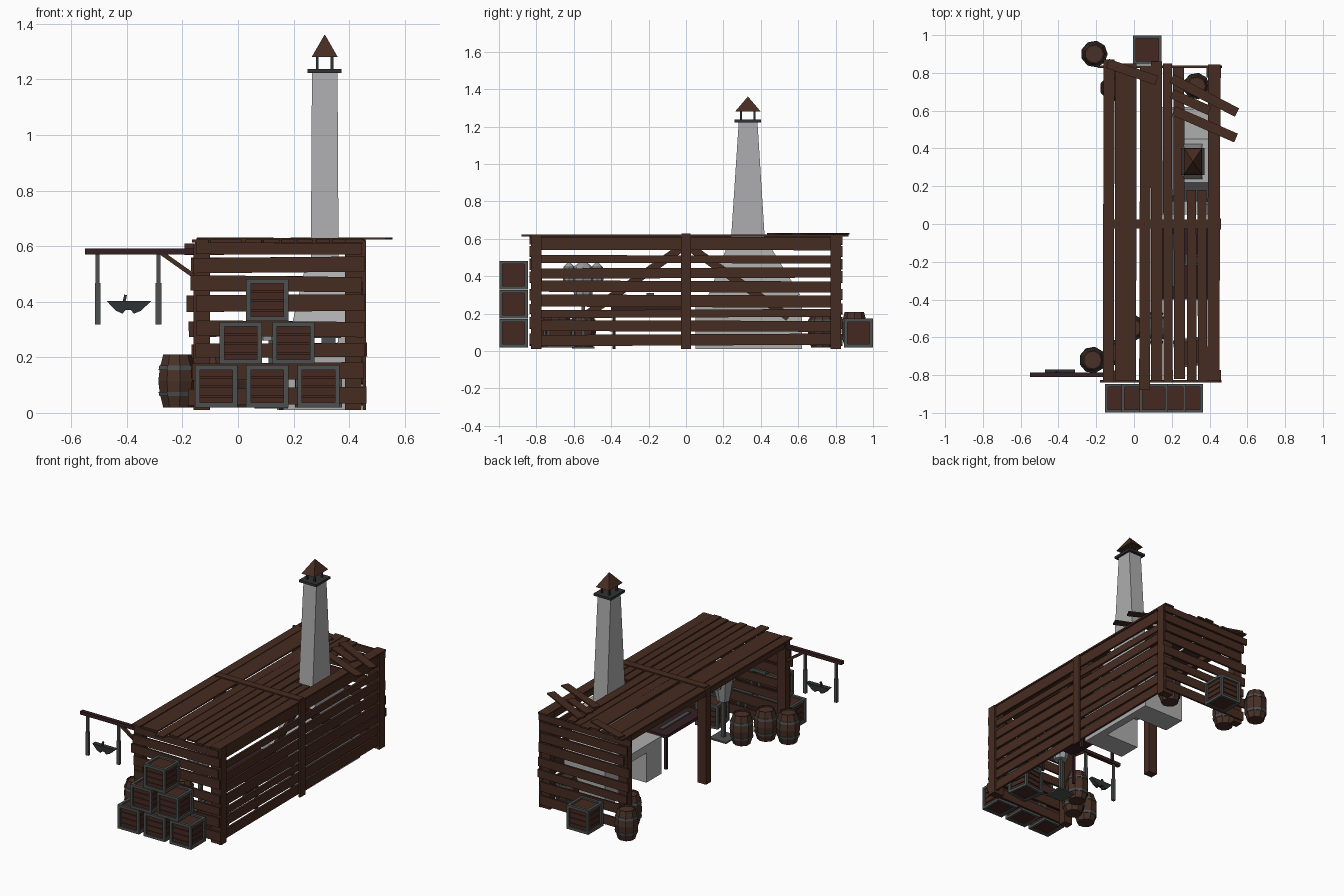
import bpy, bmesh, math, random
from mathutils import Matrix, Vector

if "Cube" in bpy.data.objects:
    bpy.data.objects.remove(bpy.data.objects["Cube"])

random.seed(4)

def mat(name, r, g, b):
    m = bpy.data.materials.new(name)
    m.diffuse_color = (r, g, b, 1)
    m.use_nodes = True
    m.node_tree.nodes["Principled BSDF"].inputs["Base Color"].default_value = m.diffuse_color
    return m

WOOD = mat("brown wood", .062, .025, .015)
CRATE = mat("crate wood", .058, .022, .015)
BARREL = mat("barrel wood", .066, .030, .020)
PURPLE = mat("dark purple wood", .036, .014, .017)
STONE = mat("light grey stone", .42, .42, .43)
IRON = mat("grey iron", .075, .080, .080)
DARK = mat("dark iron", .030, .031, .032)
STEEL = mat("pale steel", .33, .34, .35)

class Part:
    """Collects simple solids into one named object."""
    def __init__(self, name, *mats):
        self.name, self.mats, self.bm = name, mats, bmesh.new()

    def box(self, x0, x1, y0, y1, z0, z1, rot=(0, 'X'), top=None, mi=0):
        c = Vector(((x0 + x1) / 2, (y0 + y1) / 2, (z0 + z1) / 2))
        s = Matrix.Diagonal((x1 - x0, y1 - y0, z1 - z0, 1))
        vs = bmesh.ops.create_cube(self.bm, size=1)['verts']
        if top:                                   # taper: top = (x0, x1, y0, y1)
            for v in vs:
                up = v.co.z > 0
                X = (top[0], top[1]) if up else (x0, x1)
                Y = (top[2], top[3]) if up else (y0, y1)
                v.co = (X[v.co.x > 0], Y[v.co.y > 0], z1 if up else z0)
        else:
            m = Matrix.Translation(c) @ Matrix.Rotation(math.radians(rot[0]), 4, rot[1]) @ s
            bmesh.ops.transform(self.bm, matrix=m, verts=vs)
        for f in {f for v in vs for f in v.link_faces}:
            f.material_index = mi

    def bar(self, a, b, w, t, normal):
        """Plank from a to b, w wide, t thick along normal."""
        a, b, n = Vector(a), Vector(b), Vector(normal)
        d = b - a
        side = n.cross(d).normalized()
        m = Matrix((d, side * w, n * t)).transposed().to_4x4()
        bmesh.ops.create_cube(self.bm, size=1, matrix=Matrix.Translation((a + b) / 2) @ m)

    def lathe(self, x, y, z, prof, n=8, mi=None):
        rings = [[self.bm.verts.new((x + r * math.cos(2 * math.pi * i / n),
                  y + r * math.sin(2 * math.pi * i / n), z + h)) for i in range(n)] for r, h in prof]
        for k in range(len(rings) - 1):
            for i in range(n):
                f = self.bm.faces.new((rings[k][i], rings[k][(i + 1) % n],
                                       rings[k + 1][(i + 1) % n], rings[k + 1][i]))
                f.material_index = mi[k] if mi else 0
        self.bm.faces.new(rings[0][::-1])
        self.bm.faces.new(rings[-1])

    def done(self):
        bmesh.ops.recalc_face_normals(self.bm, faces=self.bm.faces)
        me = bpy.data.meshes.new(self.name)
        self.bm.to_mesh(me)
        self.bm.free()
        for m in self.mats:
            me.materials.append(m)
        bpy.context.collection.objects.link(bpy.data.objects.new(self.name, me))

def jit(a):
    return random.uniform(-a, a)

# Corner and middle posts, eave beams
p = Part("posts", WOOD)
for x, y in ((-.13, -.8), (-.13, .8), (.415, -.8), (.415, .8), (-.13, 0)):
    p.box(x - .03, x + .03, y - .025, y + .025, 0.01, .61)
for y in (-.8, 0, .8):
    p.box(.447, .46, y - .028, y + .028, .01, .62)
p.box(-.155, -.115, -.82, .82, .575, .613)
p.box(-.15, .45, -.025, .025, .58, .629)
p.done()

# Right wall of long planks with inner braces
p = Part("right_wall", WOOD)
for z0, z1 in ((.54, .61), (.47, .512), (.39, .445), (.315, .375), (.235, .3), (.18, .222), (.105, .163), (.03, .09)):
    p.box(.436, .449, -.82 + jit(.012), .82 + jit(.012), z0, z1, (jit(.4), 'X'))
for s in (-1, 1):
    p.bar((.425, 0, .57), (.425, s * .55, .18), .045, .015, (1, 0, 0))
p.done()

# End walls of short planks
for name, y in (("front_wall", -.832), ("back_wall", .832)):
    p = Part(name, WOOD)
    for z0, z1 in ((.57, .612), (.505, .56), (.437, .492), (.365, .425), (.275, .33), (.2, .25), (.12, .18), (.03, .09)):
        p.box(-.17 + jit(.025), .455 + jit(.012), y - .006, y + .006, z0, z1, (jit(.8), 'Y'))
    p.done()

# Roof planks, two of them cut short at the chimney, and broken slanting ones
p = Part("roof", WOOD)
for x0, x1, y0, y1 in ((-.163, -.105, -.84, .87), (-.1, .012, -.83, .85), (.03, .088, -.88, .84),
                       (.09, .15, -.83, .86), (.155, .203, -.84, .85), (.21, .268, -.82, .83),
                       (.28, .33, -.83, .18), (.337, .385, -.84, .18), (.39, .455, -.83, .845)):
    p.box(x0, x1, y0, y1, .613, .623, (jit(.2), 'Z'))
for a, b in (((.2, .77), (.545, .59)), ((.21, .60), (.54, .455)), ((-.14, .85), (.12, .76)), ((.2, .69), (.40, .60))):
    p.bar((*a, .627), (*b, .627), .05, .008, (0, 0, 1))
p.done()

# Forge base, open in the middle
p = Part("forge", STONE)
p.box(.14, .43, .05, .2, .01, .22)
p.box(.14, .43, .47, .62, .01, .22)
p.box(.38, .43, .2, .47, .01, .22)
p.box(.14, .43, .05, .62, .2, .25)
p.box(.36, .43, .1, .6, .25, .3)
p.done()

# Hood and chimney shaft
p = Part("chimney", STONE)
p.box(.19, .43, .12, .61, .3, .56, top=(.25, .40, .22, .45))
p.box(.262, .362, .237, .425, .54, 1.225, top=(.266, .358, .282, .382))
p.done()
p = Part("chimney_rim", DARK)
p.box(.25, .372, .26, .402, 1.222, 1.237)
for x in (.285, .338):
    for y in (.295, .367):
        p.box(x - .005, x + .005, y - .005, y + .005, 1.237, 1.285)
p.done()
p = Part("chimney_cap", WOOD)
p.box(.265, .359, .262, .4, 1.28, 1.36, top=(.311, .313, .33, .332))
p.done()

# Sign beam with brace
p = Part("sign_beam", PURPLE)
p.box(-.55, -.14, -.81, -.785, .57, .592)
p.done()
p = Part("sign_brace", WOOD)
p.bar((-.275, -.797, .575), (-.155, -.797, .49), .016, .016, (0, 1, 0))
p.done()

# Hanging chains and sign anvil
p = Part("sign_chains", IRON)
for x in (-.505, -.286):
    p.box(x - .007, x + .007, -.803, -.791, .46, .57)
    p.box(x - .010, x + .010, -.806, -.788, .318, .468)
p.done()
p = Part("sign_anvil", DARK)
prof = [(-.472, .402), (-.44, .368), (-.415, .357), (-.405, .37), (-.385, .37), (-.375, .357), (-.35, .367), (-.312, .402)]
f = p.bm.faces.new([p.bm.verts.new((x, -.80, z)) for x, z in prof])
ext = bmesh.ops.extrude_face_region(p.bm, geom=[f])['geom']
bmesh.ops.translate(p.bm, vec=(0, .03, 0), verts=[v for v in ext if isinstance(v, bmesh.types.BMVert)])
p.box(-.412, -.402, -.79, -.78, .4, .425, (12, 'Y'))
p.done()

# Crates: iron frame around stacked slats
def crate(name, x, y, z, s=.15, turn=0):
    p = Part(name, CRATE, IRON)
    h, t = s / 2, .017
    for i in range(4):
        a = -h + t * .4 + i * (s - t * .8) / 4
        p.box(-h + .01, h - .01, -h + .01, h - .01, a, a + (s - t * .8) / 4 - .005)
    p.box(-h + .016, h - .016, -h + .016, h - .016, -h + .01, h - .01)
    for i in (-1, 1):
        for j in (-1, 1):
            u0, u1 = sorted((i * h, i * (h - t)))
            v0, v1 = sorted((j * h, j * (h - t)))
            p.box(-h, h, u0, u1, v0, v1, mi=1)
            p.box(u0, u1, -h, h, v0, v1, mi=1)
            p.box(u0, u1, v0, v1, -h, h, mi=1)
    bmesh.ops.transform(p.bm, verts=p.bm.verts,
                        matrix=Matrix.Translation((x, y, z + h)) @ Matrix.Rotation(math.radians(turn), 4, 'Z'))
    p.done()

for i, (x, z) in enumerate(((-.078, .02), (.105, .02), (.29, .02), (.01, .175), (.2, .175), (.105, .33))):
    crate(f"front_crate_{i + 1}", x, -.922, z, .152)
crate("back_crate", .07, .922, .02, .153)
crate("inside_crate", .29, -.68, .02, .15, 8)

# Barrels with two hoops
def barrel(name, x, y):
    p = Part(name, BARREL, IRON)
    prof = [(.052, 0), (.063, .04), (.067, .04), (.07, .055), (.066, .055), (.071, .095),
            (.066, .135), (.07, .135), (.067, .15), (.063, .15), (.052, .19), (.046, .19), (.046, .18)]
    p.lathe(x, y, .02, prof, 9, [0, 1, 1, 1, 0, 0, 1, 1, 1, 0, 0, 0])
    p.done()

for i, (x, y) in enumerate(((-.22, -.72), (-.09, -.68), (-.01, -.55), (-.21, .9), (-.11, .72), (.33, .73))):
    barrel(f"barrel_{i + 1}", x, y)

# Work table with tools
p = Part("work_table", PURPLE)
p.box(.14, .42, -.4, .0, .215, .235)
for x in (.155, .4):
    for y in (-.385, -.02):
        p.box(x - .008, x + .008, y - .008, y + .008, .01, .216)
p.done()
p = Part("table_tools", IRON)
p.box(.2, .225, -.33, -.05, .235, .243)
p.box(.3, .35, -.21, -.17, .235, .31)
p.box(.27, .37, -.22, -.16, .27, .285)
p.done()

# Steel armour on a stand
p = Part("armour", STEEL)
p.lathe(.12, -.55, .26, [(.04, 0), (.05, .05), (.065, .14), (.05, .19), (.025, .21)], 8)
for y in (-.625, -.475):
    p.lathe(.12, y, .36, [(.03, 0), (.035, .04), (.03, .09), (.01, .11)], 8)
p.done()
p = Part("armour_stand", IRON)
p.box(.06, .18, -.61, -.49, .015, .025)
p.box(.11, .13, -.56, -.54, .02, .27)
p.done()
